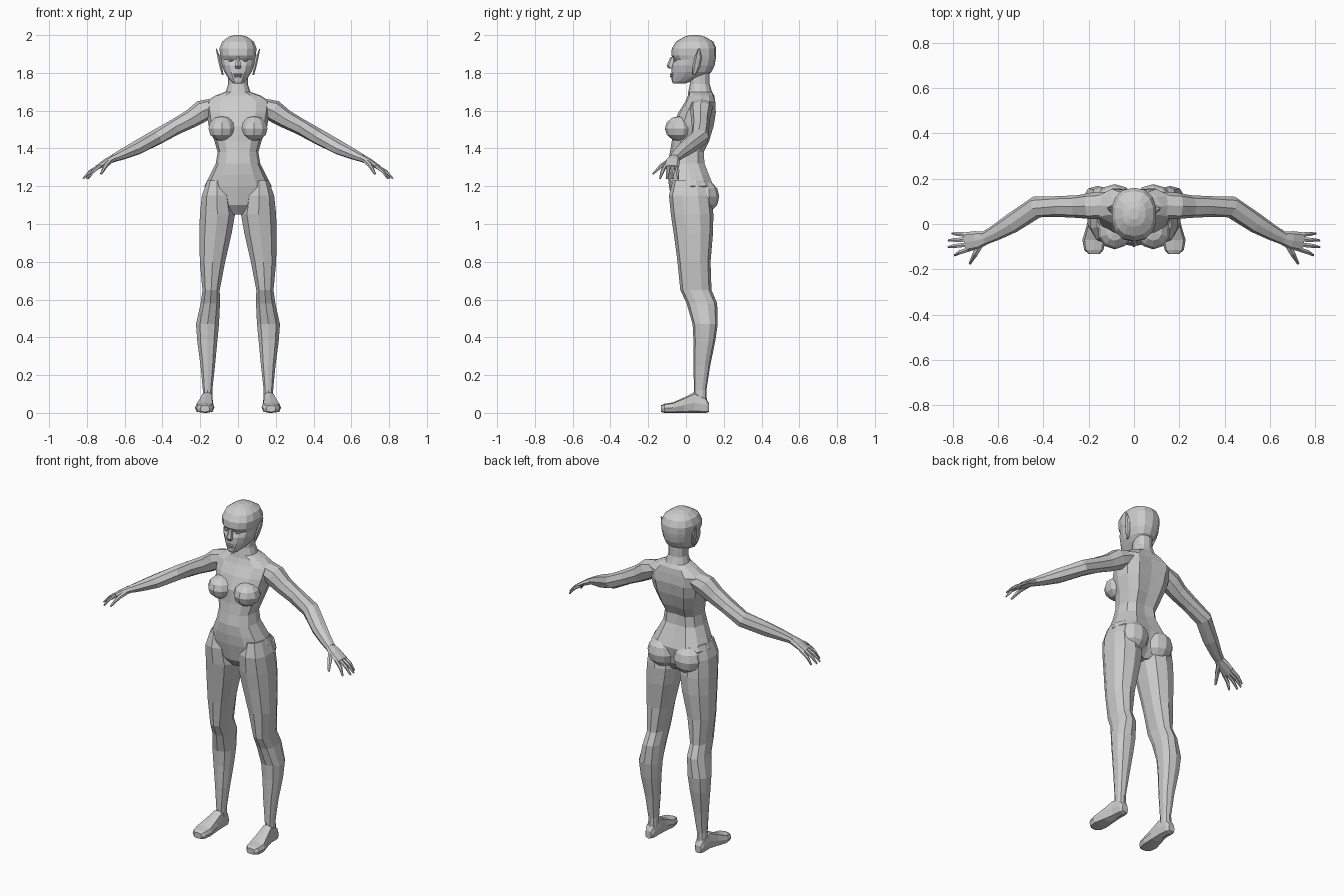
import bpy, bmesh, math
from mathutils import Vector


def finish(name, bm, mirror):
    bmesh.ops.recalc_face_normals(bm, faces=bm.faces)
    me = bpy.data.meshes.new(name)
    bm.to_mesh(me)
    bm.free()
    ob = bpy.data.objects.new(name, me)
    bpy.context.collection.objects.link(ob)
    if mirror:
        ob.modifiers.new("Mirror", 'MIRROR')
    return ob


def power(v, p):
    return math.copysign(abs(v) ** p, v) if abs(v) > 1e-6 else 0.0


def loft(name, rings, n=8, mirror=False, p=0.85, groove=0.0):
    """Skin a row of rings, each (centre, half axis u, half axis v)."""
    bm = bmesh.new()
    rows = []
    for c, u, v in rings:
        row = []
        for i in range(n):
            a = 2 * math.pi * i / n - math.pi / 2
            co = c + u * power(math.cos(a), p) + v * power(math.sin(a), p)
            if groove and i == n // 2 and c.z < 1.65:
                co.y -= groove
            row.append(bm.verts.new(co))
        rows.append(row)
    for a, b in zip(rows, rows[1:]):
        for i in range(n):
            j = (i + 1) % n
            bm.faces.new((a[i], a[j], b[j], b[i]))
    bm.faces.new(rows[0])
    bm.faces.new(rows[-1])
    return finish(name, bm, mirror)


def level(z, x0, x1, y0, y1):
    """Horizontal ring from its extents."""
    return (Vector(((x0 + x1) / 2, (y0 + y1) / 2, z)),
            Vector(((x1 - x0) / 2, 0, 0)), Vector((0, (y1 - y0) / 2, 0)))


def upright(y, x0, x1, z0, z1):
    """Ring facing the front from its extents."""
    return (Vector(((x0 + x1) / 2, y, (z0 + z1) / 2)),
            Vector(((x1 - x0) / 2, 0, 0)), Vector((0, 0, (z1 - z0) / 2)))


def limb(name, pts, n=8):
    """Tube along points (x, y, z, half thickness, half width), mirrored."""
    cs = [Vector(q[:3]) for q in pts]
    rings = []
    for i, q in enumerate(pts):
        t = (cs[min(i + 1, len(cs) - 1)] - cs[max(i - 1, 0)]).normalized()
        w = t.cross(Vector((0, 0, 1))).normalized()
        rings.append((cs[i], w * q[4], w.cross(t) * q[3]))
    return loft(name, rings, n, True)


def ball(name, loc, scale, mirror=True, seg=10, rows=6):
    bm = bmesh.new()
    bmesh.ops.create_uvsphere(bm, u_segments=seg, v_segments=rows, radius=1)
    for v in bm.verts:
        v.co = Vector([v.co[k] * scale[k] + loc[k] for k in range(3)])
    return finish(name, bm, mirror)


# Torso and neck
torso = [(1.05, .04, -.03, .10), (1.10, .12, -.07, .14), (1.20, .178, -.09, .16),
         (1.26, .148, -.097, .135), (1.32, .118, -.098, .11), (1.38, .108, -.085, .105),
         (1.44, .125, -.075, .135), (1.52, .155, -.07, .16), (1.59, .168, -.04, .17),
         (1.645, .175, -.005, .165), (1.68, .12, .01, .15), (1.70, .065, .012, .138),
         (1.74, .052, .02, .125), (1.82, .052, .02, .125)]
loft("torso", [level(z, -w, w, a, b) for z, w, a, b in torso], 12, groove=.018)
ball("breast", (.085, -.035, 1.505), (.075, .077, .066))
ball("buttock", (.085, .10, 1.145), (.088, .076, .085))

# Head
head = [(1.745, .025, -.07, .0), (1.755, .038, -.075, .03), (1.78, .058, -.078, .10),
        (1.805, .074, -.077, .135), (1.84, .087, -.076, .152), (1.87, .092, -.064, .157),
        (1.893, .097, -.078, .16), (1.93, .10, -.075, .16), (1.965, .086, -.053, .145),
        (1.99, .052, -.012, .105), (2.0, .02, .02, .07)]
loft("head", [level(z, -w, w, a, b) for z, w, a, b in head], 14)

# Face
nose = [(1.885, .009, -.082, -.05), (1.837, .018, -.103, -.06), (1.822, .015, -.09, -.06)]
loft("nose", [level(z, -w, w, a, b) for z, w, a, b in nose], 6, p=1)
ball("eye", (.036, -.052, 1.868), (.017, .014, .01), True, 8, 5)
ball("upper_lip", (0, -.075, 1.792), (.027, .011, .006), False, 8, 4)
ball("lower_lip", (0, -.074, 1.781), (.022, .011, .006), False, 8, 4)

# Pointed ears
loft("ear", [level(1.79, .076, .086, .035, .05), level(1.83, .082, .098, .035, .075),
             level(1.88, .09, .11, .045, .085), level(1.93, .114, .118, .066, .074)],
     6, True)

# Legs
leg = [(1.23, .06, .165, -.07, .11), (1.15, .03, .195, -.09, .135),
       (1.05, .012, .206, -.08, .145), (.95, .03, .208, -.065, .143),
       (.80, .065, .205, -.045, .13), (.65, .095, .19, -.03, .135),
       (.58, .093, .20, .003, .165), (.47, .098, .225, .035, .168),
       (.38, .107, .218, .04, .155), (.25, .12, .20, .04, .128),
       (.12, .135, .187, .042, .108), (.03, .135, .19, .045, .112)]
loft("leg", [level(*r) for r in leg], 10, True)

# Feet
foot = [(.122, .145, .185, .005, .05), (.105, .135, .193, 0, .08),
        (.045, .132, .196, 0, .11), (-.01, .13, .21, 0, .082),
        (-.07, .125, .228, 0, .055), (-.115, .135, .22, 0, .048),
        (-.132, .15, .20, .005, .04)]
loft("foot", [upright(*r) for r in foot], 8, True, .6)

# Arms
limb("arm", [(.11, .083, 1.63, .04, .06), (.19, .08, 1.598, .058, .058),
             (.25, .077, 1.557, .049, .05), (.33, .077, 1.515, .043, .046),
             (.43, .075, 1.46, .042, .048), (.54, .003, 1.402, .038, .044),
             (.61, -.038, 1.37, .029, .035), (.66, -.063, 1.348, .021, .029)])

# Hands
limb("palm", [(.65, -.06, 1.352, .02, .028), (.695, -.072, 1.33, .018, .041),
              (.745, -.08, 1.30, .012, .043)])
for k, (y0, y1, tip) in enumerate([(-.047, -.042, .803), (-.068, -.072, .82),
                                   (-.09, -.102, .82), (-.112, -.138, .792)]):
    limb("finger_%d" % (k + 1),
         [(.73, y0, 1.308, .010, .011), (.5 * (.745 + tip), (y0 + y1) / 2, 1.278, .009, .010),
          (tip, y1, 1.24, .004, .005)], 6)
limb("thumb", [(.675, -.085, 1.335, .014, .015), (.70, -.13, 1.31, .011, .013),
               (.725, -.175, 1.265, .005, .006)], 6)
